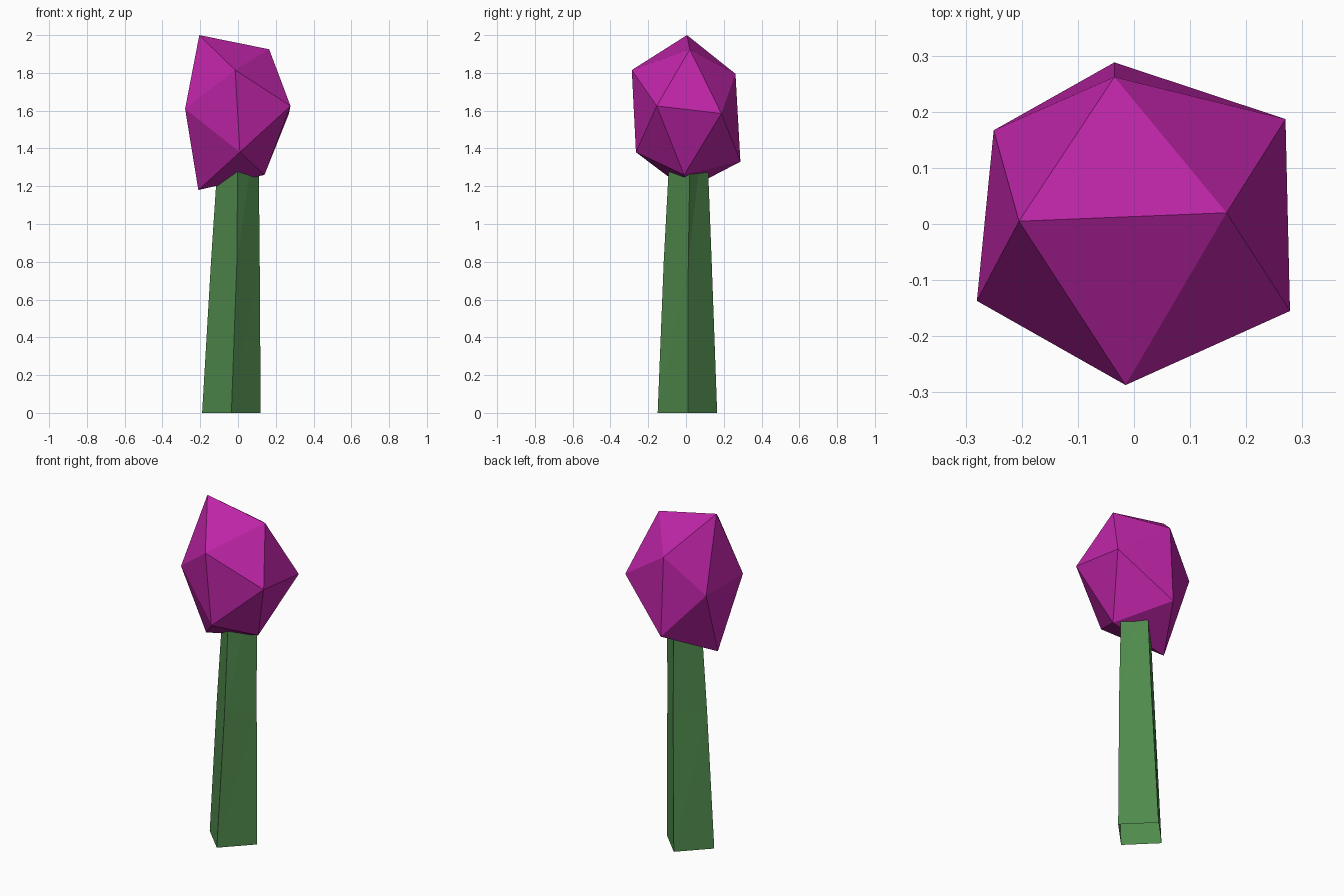
import bpy
import bmesh

if "Cube" in bpy.data.objects:
    bpy.data.objects.remove(bpy.data.objects["Cube"])


def finish(name, bm, colour):
    bmesh.ops.recalc_face_normals(bm, faces=bm.faces)
    mesh = bpy.data.meshes.new(name)
    bm.to_mesh(mesh)
    bm.free()
    mat = bpy.data.materials.new(name + "_colour")
    mat.diffuse_color = (*colour, 1)
    mat.use_nodes = True
    mat.node_tree.nodes["Principled BSDF"].inputs["Base Color"].default_value = mat.diffuse_color
    mesh.materials.append(mat)
    obj = bpy.data.objects.new(name, mesh)
    bpy.context.collection.objects.link(obj)


# Stem: tapered four-sided tube, open at the base, ending inside the bloom
# each ring: z, then left, front, right, back corners
rings = [
    (0.0, (-0.19, 0.005), (-0.035, -0.15), (0.12, 0.01), (-0.035, 0.165)),
    (0.8, (-0.143, 0.005), (-0.006, -0.118), (0.115, 0.012), (-0.01, 0.136)),
    (1.6, (-0.09, 0.01), (0.0, -0.075), (0.107, 0.025), (0.005, 0.105)),
]
bm = bmesh.new()
loops = [[bm.verts.new((x, y, z)) for x, y in pts] for z, *pts in rings]
for low, high in zip(loops, loops[1:]):
    for i in range(4):
        j = (i + 1) % 4
        bm.faces.new((low[i], low[j], high[j]))
        bm.faces.new((low[i], high[j], high[i]))
finish("stem", bm, (0.08, 0.255, 0.073))

# Bloom: irregular stretched icosahedron, wrapped around its twelve corners
corners = [
    (-0.205, 0.005, 2.0), (0.165, 0.02, 1.925),
    (-0.015, -0.287, 1.815), (-0.035, 0.262, 1.795),
    (0.278, -0.155, 1.625), (0.27, 0.187, 1.585),
    (-0.28, -0.137, 1.61), (-0.25, 0.167, 1.585),
    (0.01, -0.265, 1.38), (-0.035, 0.288, 1.33),
    (0.14, -0.01, 1.26), (-0.21, 0.0, 1.18),
]
bm = bmesh.new()
for co in corners:
    bm.verts.new(co)
bmesh.ops.convex_hull(bm, input=bm.verts)
finish("bloom", bm, (0.52, 0.018, 0.39))
